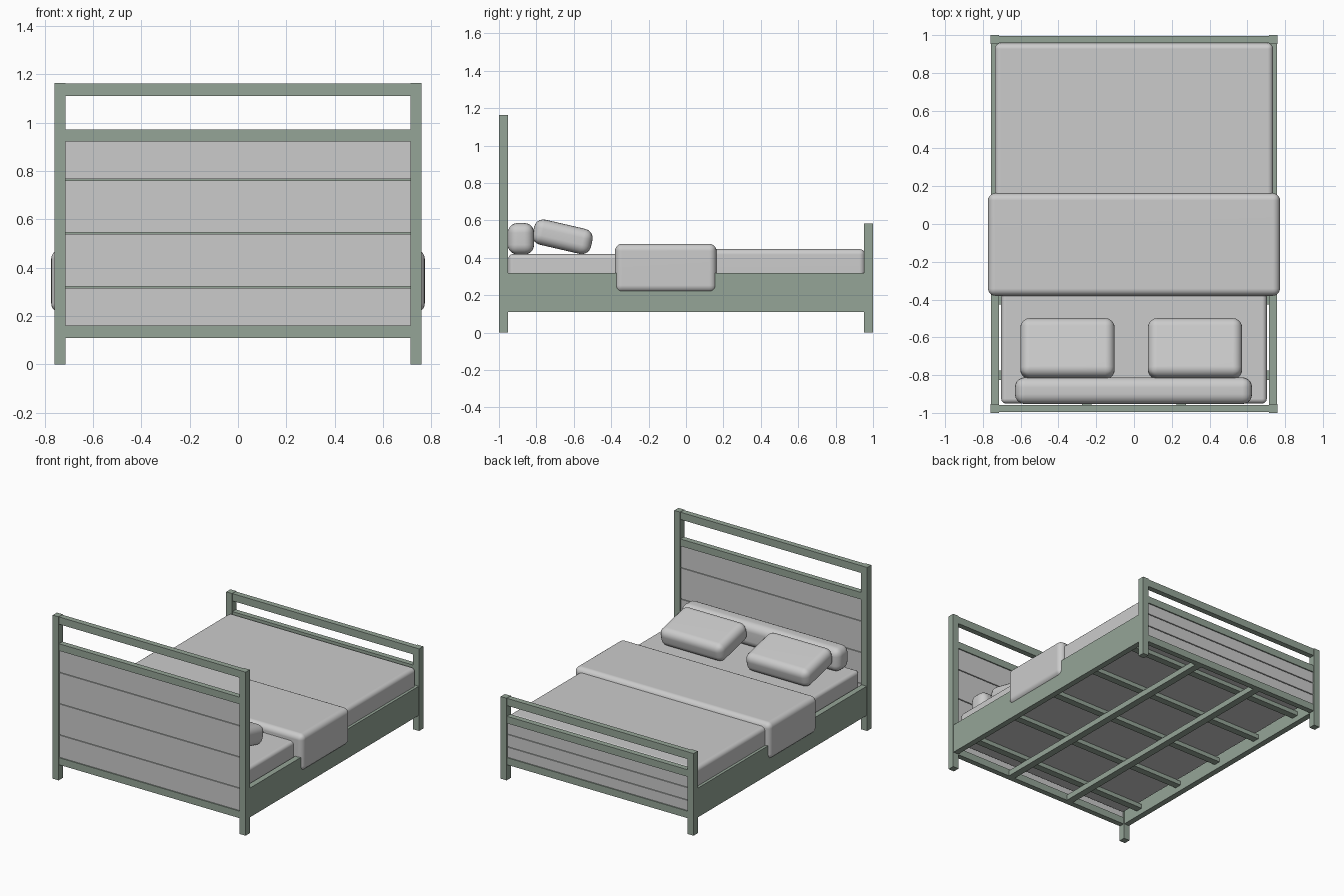
import bpy, bmesh, math

if "Cube" in bpy.data.objects:
    bpy.data.objects.remove(bpy.data.objects["Cube"])


def material(name, rgb):
    m = bpy.data.materials.new(name)
    m.diffuse_color = (*rgb, 1)
    m.use_nodes = True
    m.node_tree.nodes["Principled BSDF"].inputs["Base Color"].default_value = m.diffuse_color
    return m


GREEN = material("sage_green_paint", (0.30, 0.375, 0.31))
GREY = material("light_grey", (0.60, 0.60, 0.60))


def box(name, x, y, z, mat, radius=0.0, segments=5, tilt=0.0):
    """Box from (min, max) ranges, optionally rounded and tilted about x."""
    bm = bmesh.new()
    bmesh.ops.create_cube(bm, size=1)
    size = [r[1] - r[0] for r in (x, y, z)]
    bmesh.ops.scale(bm, vec=size, verts=bm.verts)
    if radius:
        bmesh.ops.bevel(bm, geom=bm.edges[:], offset=radius, segments=segments,
                        profile=0.5, affect='EDGES', clamp_overlap=True)
        for f in bm.faces:
            f.smooth = True
    mesh = bpy.data.meshes.new(name)
    bm.to_mesh(mesh)
    bm.free()
    mesh.materials.append(mat)
    ob = bpy.data.objects.new(name, mesh)
    ob.location = [(r[0] + r[1]) / 2 for r in (x, y, z)]
    ob.rotation_euler.x = tilt
    bpy.context.collection.objects.link(ob)
    if radius:
        ob.modifiers.new("even_normals", 'WEIGHTED_NORMAL')
    return ob


W, IN = 0.76, 0.714          # outer half width, inner face of posts
SIDES = (("left", -1), ("right", 1))


def span(s, a, b):
    """Range a..b on the given side of the centre."""
    return (a, b) if s > 0 else (-b, -a)


def end_board(name, s, height, mid_top, seams):
    """Posts, three rails and plank panel at one end of the bed."""
    for side, k in SIDES:
        box(f"{name}_{side}_post", span(k, IN, W), span(s, 0.953, 1), (0, height), GREEN)
    rails = (("bottom", 0.11, 0.16), ("middle", mid_top - 0.05, mid_top),
             ("top", height - 0.054, height - 0.002))
    for label, z0, z1 in rails:
        box(f"{name}_{label}_rail", (-IN, IN), span(s, 0.957, 0.996), (z0, z1), GREEN)
    levels = [0.16, *seams, mid_top - 0.05]
    for i, (z0, z1) in enumerate(zip(levels, levels[1:])):
        box(f"{name}_plank_{i + 1}", (-IN, IN), span(s, 0.965, 0.988),
            (z0 + (0.003 if i else 0), z1 - (0.003 if i < len(seams) else 0)), GREY)
    # thin core closing the seams between planks
    box(f"{name}_panel_core", (-IN, IN), span(s, 0.972, 0.981),
        (0.16, mid_top - 0.05), GREEN)


end_board("headboard", -1, 1.165, 0.972, (0.32, 0.542, 0.765))
end_board("footboard", 1, 0.585, 0.455, (0.235, 0.325))

# side rails, long beams and cross slats
for side, k in SIDES:
    box(f"{side}_side_rail", span(k, 0.716, 0.757), (-0.953, 0.953), (0.11, 0.318), GREEN)
    box(f"{side}_support_beam", span(k, 0.225, 0.275), (-0.957, 0.957), (0.11, 0.15), GREEN)
for i in range(5):
    y = -0.8 + 0.4 * i
    box(f"cross_slat_{i + 1}", (-0.716, 0.716), (y - 0.025, y + 0.025), (0.15, 0.18), GREEN)

# mattress, bed cover and folded throw
box("mattress", (-0.703, 0.703), (-0.95, 0.95), (0.18, 0.42), GREY, 0.025)
box("bed_cover", (-0.737, 0.737), (-0.2, 0.957), (0.215, 0.447), GREY, 0.03)
box("throw_blanket", (-0.773, 0.773), (-0.38, 0.163), (0.215, 0.475), GREY, 0.038)

# bolster and two tilted pillows
box("bolster", (-0.63, 0.625), (-0.953, -0.812), (0.418, 0.586), GREY, 0.052)
for side, x in (("left", (-0.602, -0.102)), ("right", (0.073, 0.573))):
    box(f"{side}_pillow", x, (-0.82, -0.5), (0.444, 0.581), GREY, 0.05,
        tilt=math.radians(-13))
